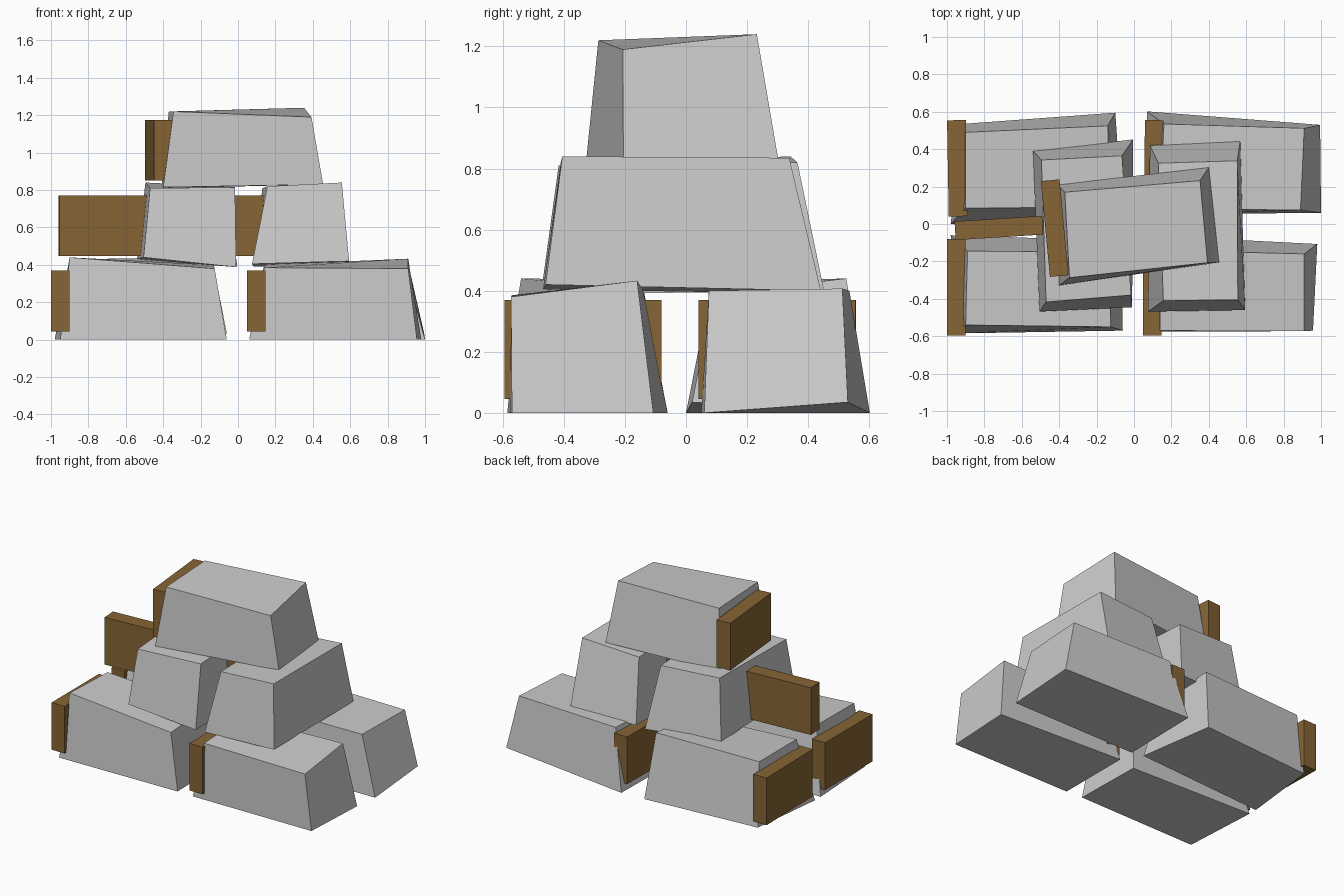
import bpy, math

QUADS = [(3, 2, 1, 0), (4, 5, 6, 7), (0, 1, 5, 4), (1, 2, 6, 5), (2, 3, 7, 6), (3, 0, 4, 7)]

wood_mat = bpy.data.materials.new("brown_wood")
wood_mat.diffuse_color = (0.24, 0.13, 0.035, 1)


def add_mesh(name, verts):
    mesh = bpy.data.meshes.new(name)
    mesh.from_pydata(verts, [], QUADS)
    obj = bpy.data.objects.new(name, mesh)
    bpy.context.collection.objects.link(obj)
    return obj


def stone(name, bottom, top):
    """Rough block; corners run front-left, front-right, back-right, back-left."""
    return add_mesh(name, bottom + top)


def wedge(name, x, y, z, turn=0.0):
    """Wooden plank, long along y before turning."""
    a = math.radians(turn)
    hx, hy, hz = 0.05, 0.257, 0.162
    verts = []
    for dz in (-hz, hz):
        for sx, sy in ((-1, -1), (1, -1), (1, 1), (-1, 1)):
            px, py = sx * hx, sy * hy
            verts.append((x + px * math.cos(a) - py * math.sin(a),
                          y + px * math.sin(a) + py * math.cos(a), z + dz))
    add_mesh(name, verts).data.materials.append(wood_mat)


# Bottom layer of stones
stone("stone_front_left",
      [(-.95, -.585, 0), (-.06, -.57, 0), (-.07, -.09, 0), (-.98, -.06, 0)],
      [(-.90, -.54, .44), (-.125, -.55, .38), (-.13, -.15, .40), (-.89, -.145, .435)])
stone("stone_front_right",
      [(.06, -.575, 0), (.957, -.57, 0), (.98, -.107, 0), (.06, -.06, 0)],
      [(.14, -.57, .385), (.91, -.573, .38), (.91, -.16, .433), (.14, -.14, .40)])
stone("stone_back_left",
      [(-.98, .0, 0), (-.06, .02, .035), (-.10, .595, 0), (-.92, .535, 0)],
      [(-.90, .085, .43), (-.13, .09, .39), (-.14, .525, .44), (-.90, .49, .43)])
stone("stone_back_right",
      [(.06, .05, 0), (1.0, .06, 0), (.995, .53, .035), (.07, .602, 0)],
      [(.14, .08, .39), (.89, .075, .40), (.91, .512, .407), (.16, .535, .40)])

# Middle layer
stone("stone_middle_left",
      [(-.505, -.468, .44), (-.01, -.445, .388), (-.005, .452, .40), (-.54, .39, .43)],
      [(-.47, -.417, .81), (-.016, -.38, .815), (-.064, .365, .82), (-.495, .342, .84)])
stone("stone_middle_right",
      [(.075, -.468, .405), (.594, -.46, .42), (.568, .442, .40), (.085, .42, .39)],
      [(.157, -.41, .82), (.555, -.405, .84), (.552, .338, .835), (.13, .325, .81)])

# Top stone
stone("stone_top",
      [(-.40, -.328, .815), (.455, -.205, .83), (.40, .302, .83), (-.41, .21, .81)],
      [(-.345, -.287, 1.22), (.393, -.207, 1.19), (.353, .232, 1.24), (-.37, .17, 1.22)])

# Wooden planks beside each stone
wedge("plank_front_left", -.95, -.338, .207)
wedge("plank_front_right", .097, -.338, .207)
wedge("plank_back_left", -.945, .298, .207, 1)
wedge("plank_back_right", .106, .298, .207, -.5)
wedge("plank_middle_left", -.70, -.02, .61, 93.6 - 180)
wedge("plank_middle_right", -.095, -.02, .61, 90)
wedge("plank_top", -.424, -.022, 1.012, 5.4)
